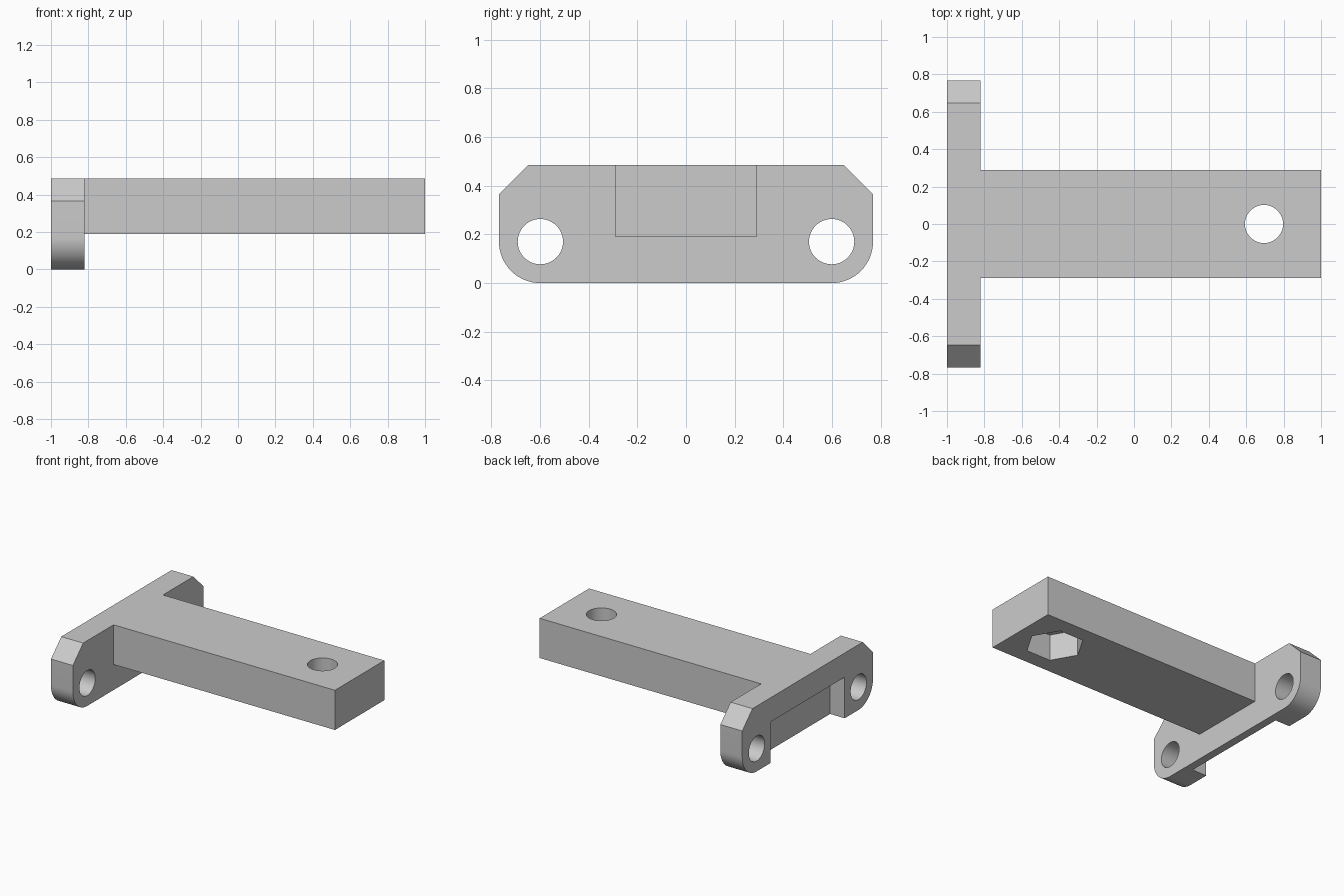
import bpy, bmesh, math
from mathutils import Matrix, Vector

default = bpy.data.objects.get("Cube")
if default:
    bpy.data.objects.remove(default, do_unlink=True)

grey = bpy.data.materials.new("light_grey")
grey.use_nodes = True
colour = (0.6, 0.6, 0.6, 1)
grey.diffuse_color = colour
grey.node_tree.nodes["Principled BSDF"].inputs["Base Color"].default_value = colour


def finish(name, bm):
    bmesh.ops.recalc_face_normals(bm, faces=bm.faces)
    mesh = bpy.data.meshes.new(name)
    bm.to_mesh(mesh)
    bm.free()
    mesh.materials.append(grey)
    obj = bpy.data.objects.new(name, mesh)
    bpy.context.collection.objects.link(obj)
    return obj


def prism(name, points, offset):
    """Extrude a flat outline along an offset."""
    bm = bmesh.new()
    face = bm.faces.new([bm.verts.new(p) for p in points])
    result = bmesh.ops.extrude_face_region(bm, geom=[face], use_keep_orig=True)
    verts = [g for g in result["geom"] if isinstance(g, bmesh.types.BMVert)]
    bmesh.ops.translate(bm, verts=verts, vec=Vector(offset))
    return finish(name, bm)


def box(name, low, high):
    (x0, y0, z0), (x1, y1, z1) = low, high
    base = [(x0, y0, z0), (x1, y0, z0), (x1, y1, z0), (x0, y1, z0)]
    return prism(name, base, (0, 0, z1 - z0))


def ring(radius, sides):
    steps = [2 * math.pi * i / sides for i in range(sides)]
    return [(radius * math.cos(a), radius * math.sin(a)) for a in steps]


def combine(target, tool, operation):
    mod = target.modifiers.new(tool.name, "BOOLEAN")
    mod.operation = operation
    mod.solver = "EXACT"
    mod.object = tool
    bpy.context.view_layer.objects.active = target
    bpy.ops.object.modifier_apply(modifier=mod.name)
    bpy.data.objects.remove(tool, do_unlink=True)


top, arm_bottom = 0.485, 0.19
half, pivot_y, pivot_z = 0.768, 0.598, 0.17
wall_x = -0.82

# Crossbar: chamfered upper corners, rounded lower corners
right_half = [(pivot_y + pivot_z * math.sin(a), pivot_z - pivot_z * math.cos(a))
              for a in (math.pi / 2 * i / 16 for i in range(17))]
right_half += [(half, 0.365), (0.647, top)]
outline = right_half + [(-y, z) for y, z in reversed(right_half)]
bracket = prism("bracket", [(-1, y, z) for y, z in outline], (1 + wall_x, 0, 0))

# Arm
arm = box("arm", (wall_x - 0.03, -0.29, arm_bottom), (1, 0.29, top))
combine(bracket, arm, "UNION")

# Recess in the rear of the crossbar, open at the bottom
combine(bracket, box("recess", (-1.1, -0.435, -0.1), (-0.88, 0.435, 0.305)), "DIFFERENCE")

# Mounting holes in both ears
for side in (-1, 1):
    circle = [(-1.1, side * pivot_y + u, pivot_z + v) for u, v in ring(0.093, 48)]
    combine(bracket, prism("ear_hole", circle, (0.4, 0, 0)), "DIFFERENCE")

# Bolt hole with a hexagonal nut pocket underneath
for name, radius, sides, height in (("bolt_hole", 0.102, 48, 0.6), ("nut_pocket", 0.2, 6, 0.295)):
    shape = [(0.695 + u, v, 0.09) for u, v in ring(radius, sides)]
    combine(bracket, prism(name, shape, (0, 0, height)), "DIFFERENCE")

# Merge coplanar faces and shade
bm = bmesh.new()
bm.from_mesh(bracket.data)
bmesh.ops.remove_doubles(bm, verts=bm.verts, dist=0.0001)
bmesh.ops.dissolve_limit(bm, angle_limit=math.radians(0.5), verts=bm.verts, edges=bm.edges)
bm.to_mesh(bracket.data)
bm.free()
bpy.ops.object.select_all(action="DESELECT")
bracket.select_set(True)
bpy.context.view_layer.objects.active = bracket
bpy.ops.object.shade_smooth_by_angle(angle=math.radians(30))
